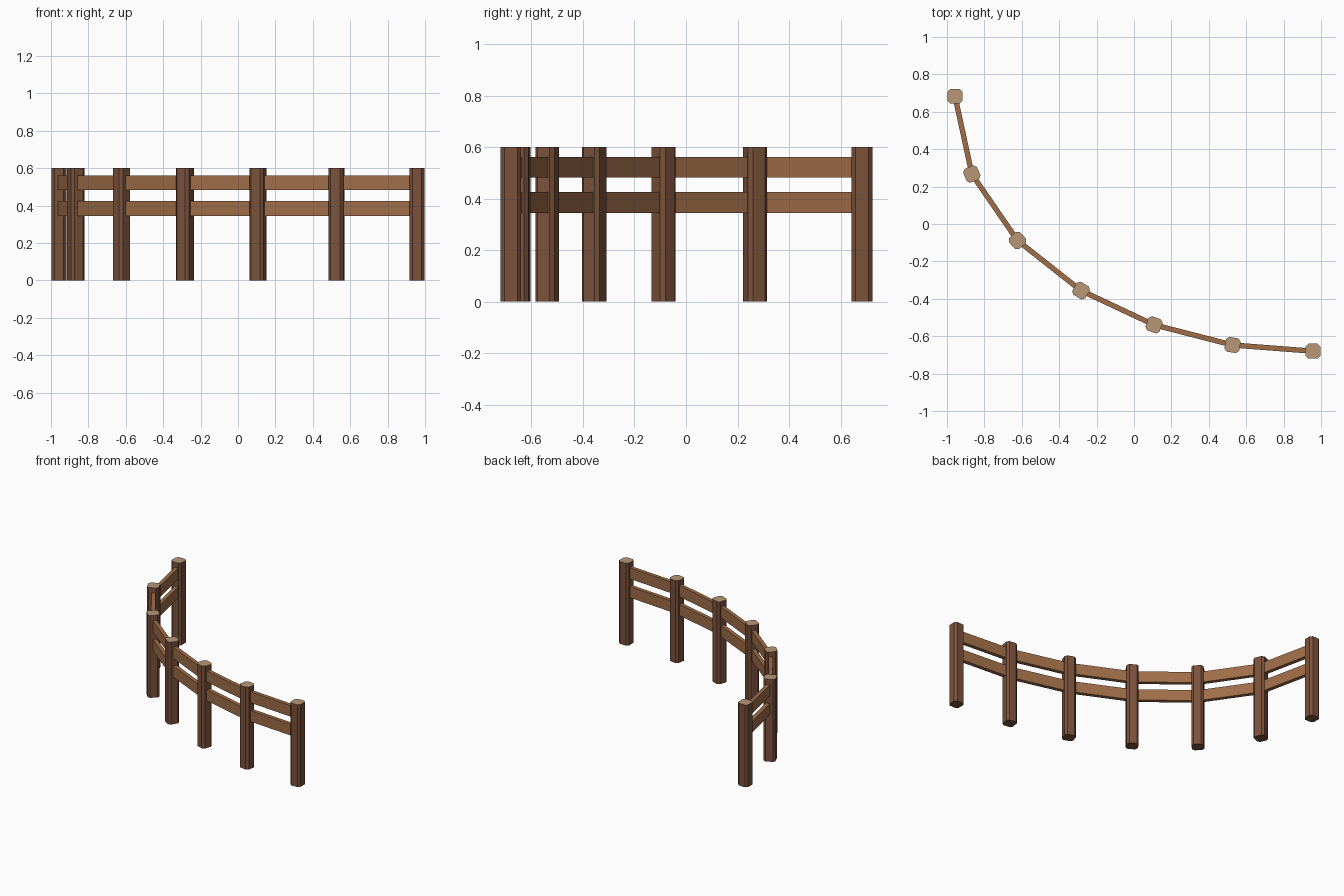
import bpy, bmesh
from math import atan2, cos, sin, pi
from mathutils import Vector

if "Cube" in bpy.data.objects:
    bpy.data.objects.remove(bpy.data.objects["Cube"])

# Post centres along the curved fence line
PTS = [Vector(p) for p in [(-0.957, 0.683), (-0.867, 0.267), (-0.623, -0.088), (-0.283, -0.356),
                           (0.107, -0.539), (0.527, -0.647), (0.957, -0.680)]]
HEIGHT, HALF, CHAMFER = 0.60, 0.04, 0.015
RAIL_T = 0.028


def material(name, rgb):
    m = bpy.data.materials.new(name)
    m.diffuse_color = (*rgb, 1)
    m.use_nodes = True
    m.node_tree.nodes["Principled BSDF"].inputs["Base Color"].default_value = m.diffuse_color
    return m


POST = material("dark_wood", (0.20, 0.085, 0.045))
RAIL = material("rail_wood", (0.35, 0.155, 0.065))
CUT = material("cut_wood", (0.48, 0.31, 0.18))


def finish(bm, name, mats):
    bmesh.ops.recalc_face_normals(bm, faces=bm.faces)
    me = bpy.data.meshes.new(name)
    bm.to_mesh(me)
    bm.free()
    for m in mats:
        me.materials.append(m)
    ob = bpy.data.objects.new(name, me)
    bpy.context.collection.objects.link(ob)
    return ob


# Heading of each post: end posts square to the axes, others bisect the bend
seg = [atan2(*(b - a).yx) for a, b in zip(PTS, PTS[1:])]
heading = [-pi / 2] + [(a + b) / 2 for a, b in zip(seg, seg[1:])] + [0.0]

# Posts: chamfered square prisms with pale cut tops
i = HALF - CHAMFER
octagon = [(HALF, -i), (HALF, i), (i, HALF), (-i, HALF),
           (-HALF, i), (-HALF, -i), (-i, -HALF), (i, -HALF)]
for n, (p, a) in enumerate(zip(PTS, heading), 1):
    bm = bmesh.new()
    base = bm.faces.new([bm.verts.new((x, y, 0)) for x, y in octagon])
    ret = bmesh.ops.extrude_face_region(bm, geom=[base], use_keep_orig=True)
    top = [v for v in ret["geom"] if isinstance(v, bmesh.types.BMVert)]
    bmesh.ops.translate(bm, verts=top, vec=(0, 0, HEIGHT))
    for f in bm.faces:
        f.material_index = int(all(v.co.z > HEIGHT - 0.01 for v in f.verts))
    ob = finish(bm, f"post_{n}", [POST, CUT])
    ob.location = (p.x, p.y, 0)
    ob.rotation_euler.z = a

# Rails: rectangular section swept from post to post, mitred inside the posts
for name, z0, z1 in [("lower_rail", 0.345, 0.425), ("upper_rail", 0.482, 0.562)]:
    bm = bmesh.new()
    rings = []
    for k, p in enumerate(PTS):
        before, after = seg[max(k - 1, 0)], seg[min(k, len(seg) - 1)]
        mid = (before + after) / 2
        w = RAIL_T / 2 / cos((after - before) / 2)
        side = Vector((-sin(mid), cos(mid))) * w
        rings.append([bm.verts.new((*(p + side * s), z))
                      for s, z in [(-1, z0), (1, z0), (1, z1), (-1, z1)]])
    for a, b in zip(rings, rings[1:]):
        for j in range(4):
            bm.faces.new((a[j], a[(j + 1) % 4], b[(j + 1) % 4], b[j]))
    bm.faces.new(rings[0])
    bm.faces.new(rings[-1])
    finish(bm, name, [RAIL])
